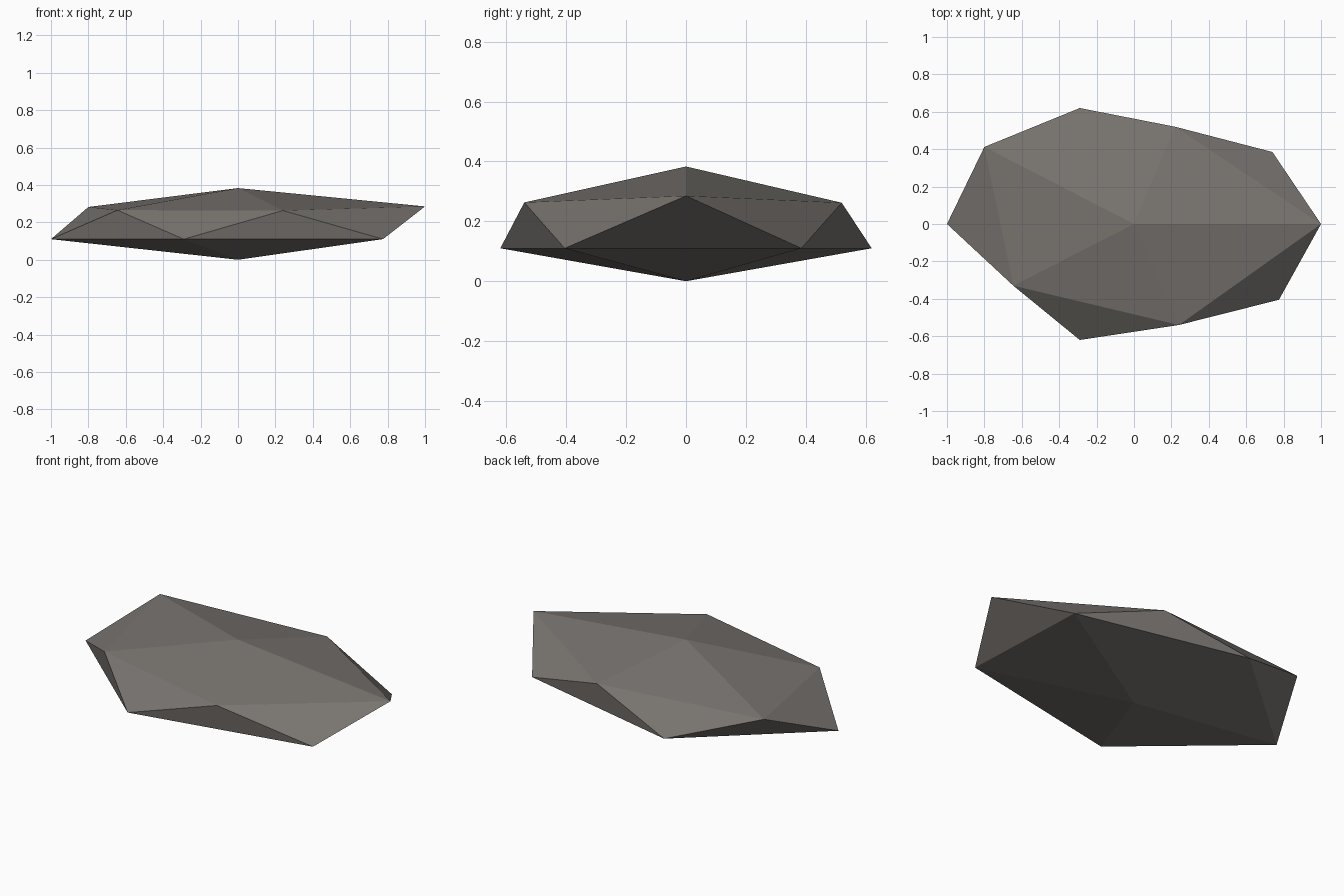
import bpy
import bmesh
import math

cube = bpy.data.objects.get("Cube")
if cube:
    bpy.data.objects.remove(cube, do_unlink=True)

# Stone colour
stone = bpy.data.materials.new("warm_grey_stone")
stone.use_nodes = True
colour = (0.19, 0.175, 0.162, 1)
stone.diffuse_color = colour
shader = stone.node_tree.nodes["Principled BSDF"]
shader.inputs["Base Color"].default_value = colour
shader.inputs["Roughness"].default_value = 0.9

# Corners of the two rings, anticlockwise from the left side (+x)
lower_ring = [(0.74, 0.385, 0.11), (-0.29, 0.62, 0.11), (-1.0, 0, 0.11),
              (-0.29, -0.62, 0.11), (0.775, -0.405, 0.11)]
upper_ring = [(1.0, 0, 0.285), (0.22, 0.52, 0.262), (-0.80, 0.412, 0.282),
              (-0.645, -0.33, 0.265), (0.24, -0.54, 0.263)]


def turn(vert):
    """Angle around the vertical axis, from 0 to a full turn."""
    return (math.atan2(vert.co.y, vert.co.x) + 0.01) % math.tau


def shape_ring(verts, corners):
    for vert, corner in zip(sorted(verts, key=turn), corners):
        vert.co = corner


# Flattened, chipped rock from a twelve-cornered sphere
bm = bmesh.new()
bmesh.ops.create_icosphere(bm, subdivisions=1, radius=1)
by_height = sorted(bm.verts, key=lambda v: v.co.z)
shape_ring(by_height[1:6], lower_ring)
shape_ring(by_height[6:11], upper_ring)
by_height[0].co = (0, 0, 0)
by_height[-1].co = (0, 0, 0.383)
bmesh.ops.recalc_face_normals(bm, faces=bm.faces)

mesh = bpy.data.meshes.new("flat_rock")
bm.to_mesh(mesh)
bm.free()
mesh.materials.append(stone)
rock = bpy.data.objects.new("flat_rock", mesh)
bpy.context.collection.objects.link(rock)
